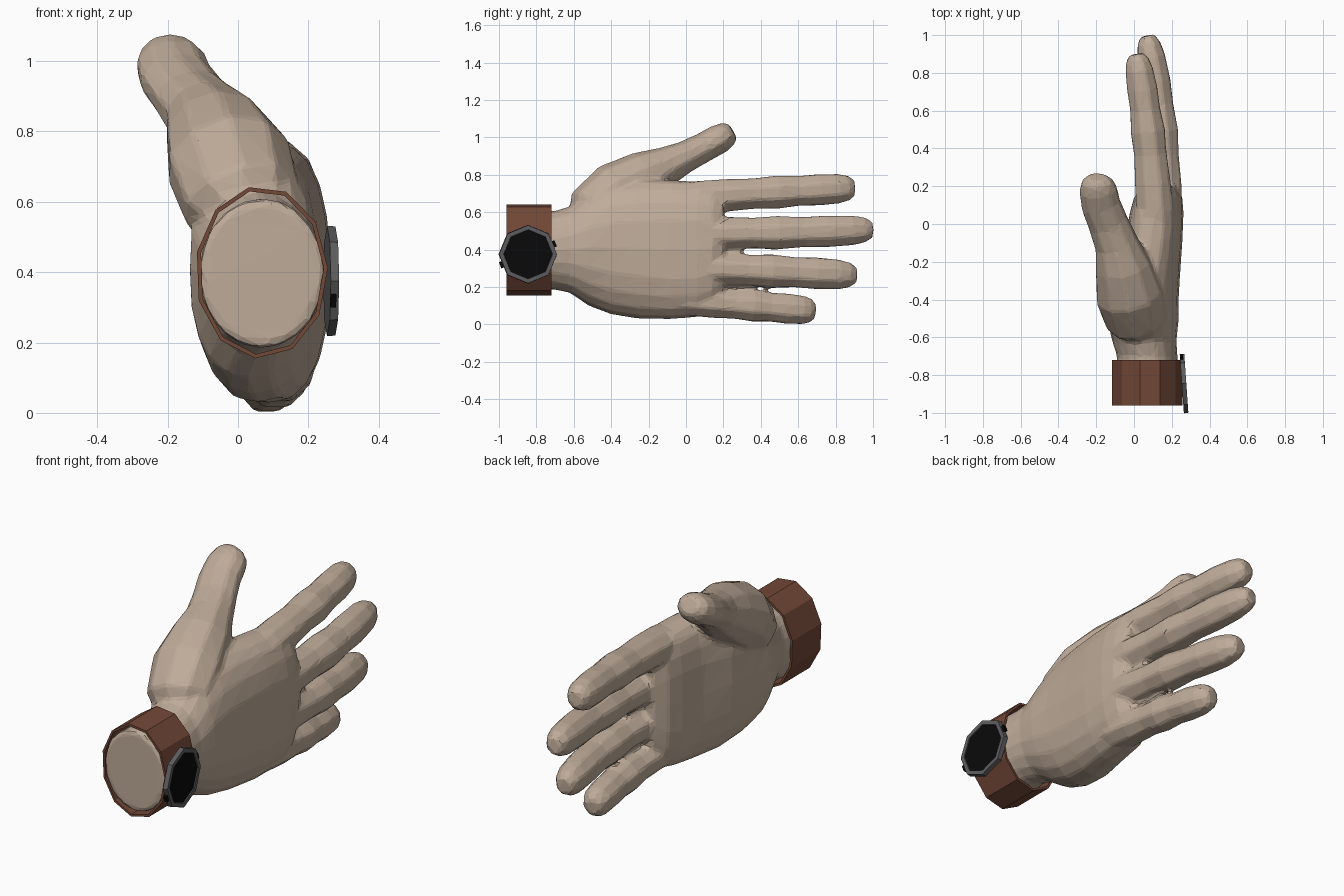
import bpy, bmesh
from math import sin, cos, pi, copysign
from mathutils import Vector, Matrix

if "Cube" in bpy.data.objects:
    bpy.data.objects.remove(bpy.data.objects["Cube"])


def material(name, rgb):
    m = bpy.data.materials.new(name)
    m.diffuse_color = (*rgb, 1)
    m.use_nodes = True
    m.node_tree.nodes["Principled BSDF"].inputs["Base Color"].default_value = m.diffuse_color
    return m


SKIN = material("skin", (0.52, 0.41, 0.32))
LEATHER = material("leather", (0.17, 0.065, 0.038))
METAL = material("metal", (0.11, 0.11, 0.115))
GLASS = material("black_glass", (0.003, 0.003, 0.003))


def finish(bm, name, mat):
    bmesh.ops.recalc_face_normals(bm, faces=bm.faces[:])
    me = bpy.data.meshes.new(name)
    bm.to_mesh(me)
    bm.free()
    me.materials.append(mat)
    ob = bpy.data.objects.new(name, me)
    bpy.context.collection.objects.link(ob)
    return ob


def loft(bm, rings, closed=False):
    """Skin rings of points; cap the ends, or join last ring to first."""
    vs = [[bm.verts.new(p) for p in r] for r in rings]
    n = len(vs[0])
    for a, b in zip(vs, vs[1:] + (vs[:1] if closed else [])):
        for i in range(n):
            j = (i + 1) % n
            bm.faces.new((a[i], a[j], b[j], b[i]))
    if not closed:
        bm.faces.new(vs[0])
        bm.faces.new(vs[-1])


def tube(bm, pts, radii, sides=8):
    """Loft rings across a path; radii are (across x, across the other way)."""
    rings = []
    for i, p in enumerate(pts):
        t = (pts[min(i + 1, len(pts) - 1)] - pts[max(i - 1, 0)]).normalized()
        side = (Vector((1, 0, 0)) - t * t.x).normalized()
        up = side.cross(t)
        ring = []
        for k in range(sides):
            a = 2 * pi * (k + 0.5) / sides
            ring.append(p + side * radii[i][0] * cos(a) + up * radii[i][1] * sin(a))
        rings.append(ring)
    loft(bm, rings)


hand = bmesh.new()

# Wrist and palm: y, centre x, centre z, half x, half z, squareness
palm = [(-0.957, .068, .397, .18, .213, 2), (-0.70, .07, .397, .16, .211, 2),
        (-0.62, .055, .40, .17, .232, 2), (-0.52, .04, .41, .187, .31, 2.2),
        (-0.40, .05, .41, .178, .357, 2.4), (-0.25, .067, .405, .17, .375, 2.5),
        (-0.08, .098, .40, .151, .372, 2.7), (0.06, .112, .402, .142, .362, 2.8),
        (0.14, .12, .41, .128, .345, 2.6), (0.20, .13, .425, .09, .30, 2.4)]
rings = []
for y, cx, cz, hx, hz, e in palm:
    ring = []
    for k in range(20):
        c, s = cos(2 * pi * k / 20), sin(2 * pi * k / 20)
        u = copysign(abs(c) ** (2 / e), c)
        v = copysign(abs(s) ** (2 / e), s)
        bow = 0.0 if e == 2 else 0.02 * (0.4 - v * v)
        ring.append(Vector((cx + hx * u + bow, y, cz + hz * v)))
    rings.append(ring)
loft(hand, rings)

# Four fingers: base, middle, tip, radius
PROFILE = [(0, .8), (.14, .97), (.28, 1), (.42, .95), (.54, 1.06), (.66, .97),
           (.78, 1.04), (.90, 1.0), (.96, .85), (1, .55)]
fingers = [((.12, -.1, .67), (.078, .45, .705), (.012, .90, .73), .09),
           ((.15, -.1, .49), (.145, .45, .49), (.07, .997, .508), .091),
           ((.15, -.1, .31), (.145, .42, .287), (.072, .91, .262), .091),
           ((.12, -.1, .14), (.11, .33, .103), (.065, .69, .071), .087)]
for base, mid, tip, r in fingers:
    a, m, b = Vector(base), Vector(mid), Vector(tip)
    pts = [a * (2 * t - 1) * (t - 1) + m * 4 * t * (1 - t) + b * t * (2 * t - 1)
           for t, _ in PROFILE]
    radii = [(r * s * (1.25 - .42 * t), r * s * (1.08 - .16 * t)) for t, s in PROFILE]
    tube(hand, pts, radii)

# Thumb with its fleshy base: x, y, z, radius across, radius along
thumb = [(.06, -.57, .48, .08, .08), (.012, -.49, .60, .172, .16),
         (-.025, -.37, .71, .183, .165), (-.06, -.22, .79, .152, .142),
         (-.095, -.10, .85, .118, .105), (-.135, 0, .898, .110, .085),
         (-.175, .10, .95, .108, .08), (-.19, .18, .993, .104, .08),
         (-.194, .225, 1.02, .085, .068), (-.192, .25, 1.035, .052, .045)]
tube(hand, [Vector(t[:3]) for t in thumb], [t[3:] for t in thumb], 10)
hand = finish(hand, "hand", SKIN)

# Fuse palm, fingers and thumb into one soft, faceted skin
mod = hand.modifiers.new("fuse", 'REMESH')
mod.mode = 'VOXEL'
mod.voxel_size = 0.012
mod = hand.modifiers.new("soften", 'SMOOTH')
mod.factor = 0.5
mod.iterations = 6
mod = hand.modifiers.new("facet", 'DECIMATE')
mod.ratio = 0.05


# Strap: hollow faceted band
def strap_ring(y, inset):
    return [Vector((.067 + (.189 - inset) * cos(2 * pi * k / 11 + .05), y,
                    .40 + (.246 - inset) * sin(2 * pi * k / 11 + .05))) for k in range(11)]


bm = bmesh.new()
loft(bm, [strap_ring(-.96, 0), strap_ring(-.72, 0),
          strap_ring(-.72, .012), strap_ring(-.96, .012)], closed=True)
finish(bm, "watch_strap", LEATHER)

# Watch parts are built flat around +x and then placed on the wrist
PLACE = Matrix.Translation((.265, -.845, .375)) @ Matrix.Rotation(.07, 4, 'Z')


def octagon(x, r):
    return [Vector((x, r * cos(pi * k / 4), r * sin(pi * k / 4))) for k in range(8)]


bm = bmesh.new()
loft(bm, [octagon(-.012, .157), octagon(.012, .155),
          octagon(.012, .132), octagon(.004, .13)])
finish(bm, "watch_case", METAL).matrix_world = PLACE

bm = bmesh.new()
loft(bm, [octagon(.003, .131), octagon(.007, .131)])
finish(bm, "watch_face", GLASS).matrix_world = PLACE

# Small side buttons on opposite edges
bm = bmesh.new()
for s in (-1, 1):
    bmesh.ops.create_cube(bm, size=1, matrix=Matrix.Translation((-.004, s * .139, s * .055))
                          @ Matrix.Rotation(.39, 4, 'X')
                          @ Matrix.Diagonal((.016, .02, .035, 1)))
finish(bm, "watch_buttons", GLASS).matrix_world = PLACE
